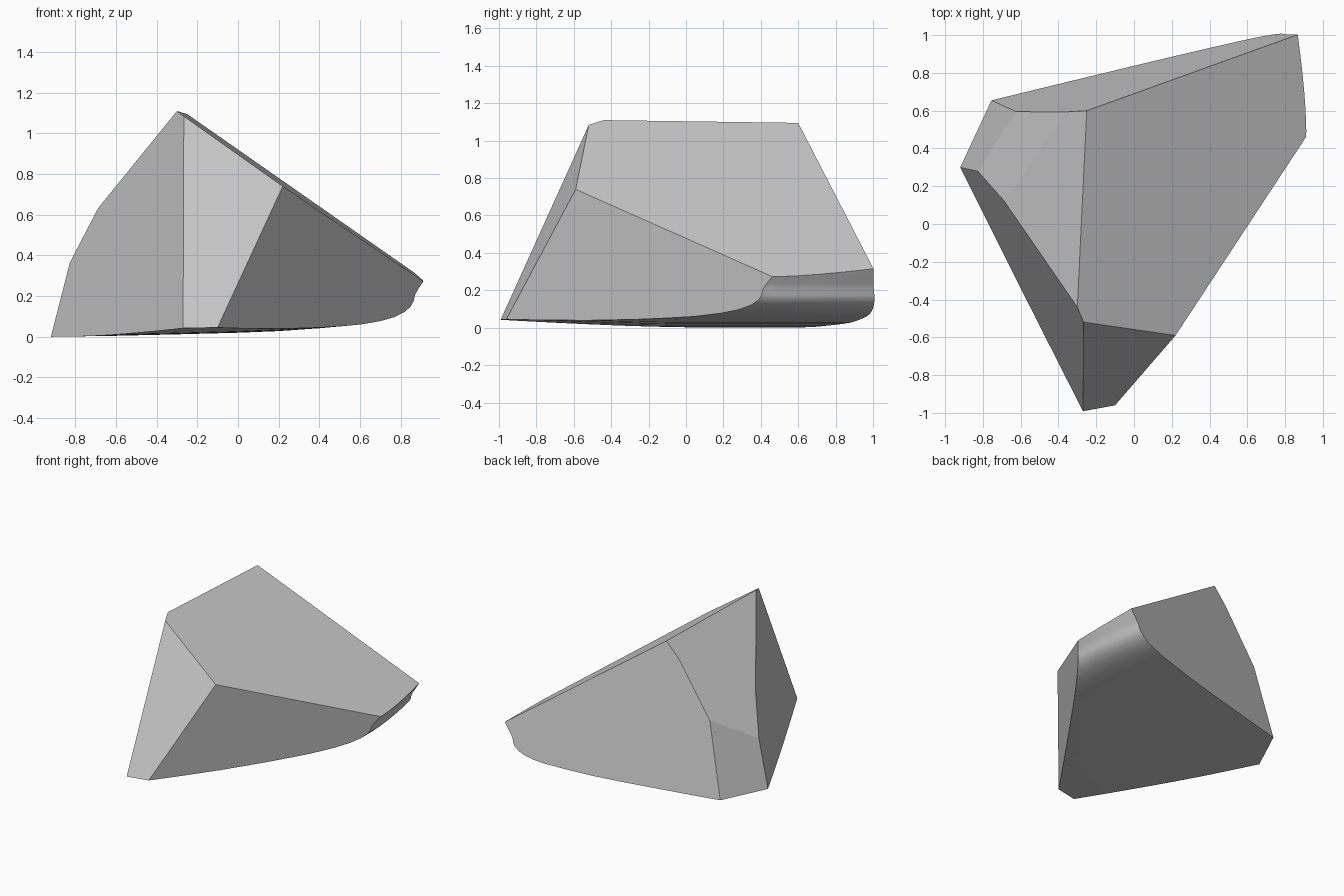
import bpy
import bmesh
import math
from mathutils import Vector

if "Cube" in bpy.data.objects:
    bpy.data.objects.remove(bpy.data.objects["Cube"])

# Cross-section of the gently curved underside, hooking up on the right (x, z)
PROFILE = [(-1.2, 0), (-.92, 0), (-.6, .005), (-.3, .012), (0, .02), (.2, .028),
           (.4, .042), (.6, .06), (.70, .077), (.77, .097), (.82, .122), (.85, .15),
           (.863, .175), (.87, .205), (.886, .235), (.91, .27), (.97, .37),
           (1.4, 1.4), (-1.2, 1.4)]

# Corners of the chipped rock
A, A2, B = Vector((-.92, .30, 0)), Vector((-.83, .28, .36)), Vector((-.69, .12, .63))
C, D, E = Vector((-.30, -.44, 1.11)), Vector((-.27, -.52, 1.085)), Vector((.22, -.59, .74))
F, G = Vector((-.27, -.99, .045)), Vector((-.10, -.96, .05))
H, I, J = Vector((-.25, .60, 1.095)), Vector((-.62, .60, .57)), Vector((-.755, .655, 0))
K, L = Vector((.86, 1.0, .32)), Vector((.91, .46, .27))

# Each flat facet is the plane through three corners
FACETS = [(H, E, K),    # sloping top
          (E, L, G),    # right front
          (D, E, F),    # front
          (A, C, F),    # left front
          (H, C, B),    # left, upper
          (B, I, A2),   # left, middle
          (I, A, J),    # left, lower
          (H, K, J)]    # back
INSIDE = Vector((0, .1, .4))


def section(bm, y):
    """One ring of the block; underside lifts at the front, wall leans in at the back."""
    lift = .03 * max(0, -y) ** 1.5
    lean = .07 * min(1.2, max(0, (y - .5) / .5)) ** 1.5
    ring = []
    for x, z in PROFILE:
        w = min(1, max(0, x / .8))
        ring.append(bm.verts.new((x - lean * w, y, z + (lift if z < 1 else 0))))
    return ring


# Raw block swept along y
bm = bmesh.new()
rings = [section(bm, -1.2 + .1 * i) for i in range(25)]
n = len(PROFILE)
for r0, r1 in zip(rings, rings[1:]):
    for i in range(n):
        j = (i + 1) % n
        f = bm.faces.new((r0[i], r0[j], r1[j], r1[i]))
        f.smooth = i < n - 3
bm.faces.new(rings[0])
bm.faces.new(rings[-1])
bmesh.ops.recalc_face_normals(bm, faces=bm.faces)

# Chip away each facet and close the cut
for p, q, r in FACETS:
    normal = (q - p).cross(r - p).normalized()
    if normal.dot(INSIDE - p) > 0:
        normal.negate()
    bmesh.ops.bisect_plane(bm, geom=bm.verts[:] + bm.edges[:] + bm.faces[:], dist=1e-5,
                           plane_co=p, plane_no=normal, clear_outer=True)
    rim = [e for e in bm.edges if e.is_boundary]
    bmesh.ops.edgeloop_fill(bm, edges=rim, mat_nr=0, use_smooth=False)
bmesh.ops.recalc_face_normals(bm, faces=bm.faces)

mesh = bpy.data.meshes.new("rock")
curved = [f.smooth for f in bm.faces]
bm.to_mesh(mesh)
bm.free()
rock = bpy.data.objects.new("rock", mesh)
bpy.context.collection.objects.link(rock)

# Smooth underside, flat facets
bpy.context.view_layer.objects.active = rock
rock.select_set(True)
bpy.ops.object.shade_smooth_by_angle(angle=math.radians(35))
for poly, smooth in zip(mesh.polygons, curved):
    poly.use_smooth = smooth
